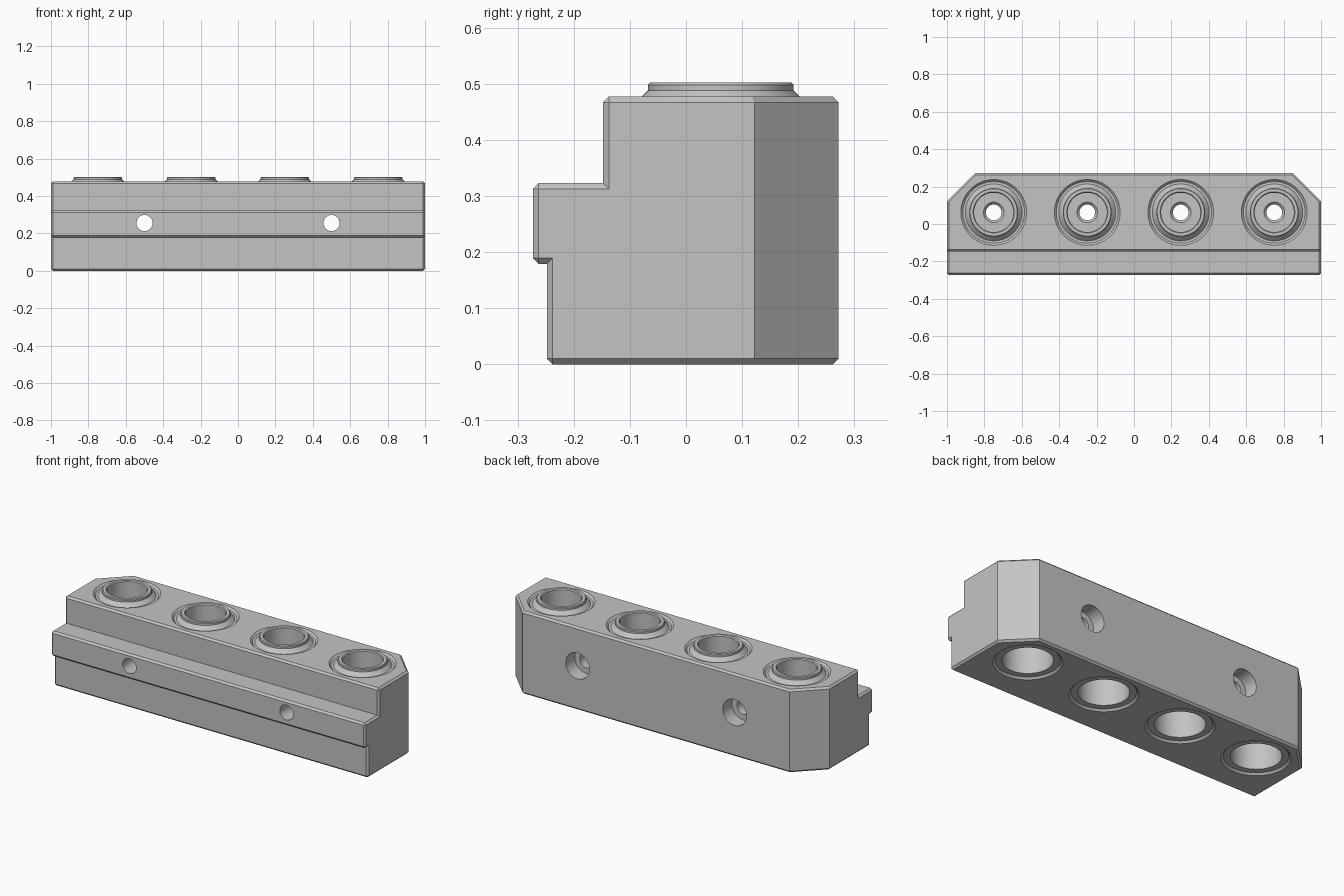
import bpy, bmesh, math
from mathutils import Matrix, Vector

cube = bpy.data.objects.get("Cube")
if cube:
    bpy.data.objects.remove(cube, do_unlink=True)

metal = bpy.data.materials.new("plain_grey")
metal.use_nodes = True
GREY = (0.55, 0.55, 0.55, 1)
metal.diffuse_color = GREY
metal.node_tree.nodes["Principled BSDF"].inputs["Base Color"].default_value = GREY

CENTRE_Y = 0.062
BORE_X = (-0.75, -0.25, 0.25, 0.75)
BOLT_X = (-0.5, 0.5)
BOLT_Z = 0.255


def make_object(name, bm):
    bmesh.ops.recalc_face_normals(bm, faces=bm.faces[:])
    mesh = bpy.data.meshes.new(name)
    bm.to_mesh(mesh)
    bm.free()
    mesh.materials.append(metal)
    obj = bpy.data.objects.new(name, mesh)
    bpy.context.collection.objects.link(obj)
    return obj


def select_only(obj):
    bpy.ops.object.select_all(action="DESELECT")
    obj.select_set(True)
    bpy.context.view_layer.objects.active = obj


def lathe(name, profile, placement, closed=False, sides=64):
    """Spin (radius, height) points about z, then move into place."""
    bm = bmesh.new()
    verts = [bm.verts.new((r, 0, z)) for r, z in profile]
    edges = [bm.edges.new(pair) for pair in zip(verts, verts[1:])]
    if closed:
        edges.append(bm.edges.new((verts[-1], verts[0])))
    bmesh.ops.spin(bm, geom=verts + edges, cent=(0, 0, 0), axis=(0, 0, 1),
                   angle=math.tau, steps=sides, use_merge=True)
    bmesh.ops.remove_doubles(bm, verts=bm.verts[:], dist=1e-5)
    bm.transform(placement)
    return make_object(name, bm)


def cut(target, cutter):
    mod = target.modifiers.new("cut", "BOOLEAN")
    mod.operation = "DIFFERENCE"
    mod.solver = "EXACT"
    mod.object = cutter
    select_only(target)
    bpy.ops.object.modifier_apply(modifier=mod.name)
    bpy.data.objects.remove(cutter, do_unlink=True)


# Block: stepped side profile extruded along its length
side = [(-0.248, 0), (0.272, 0), (0.272, 0.477), (-0.148, 0.477),
        (-0.148, 0.323), (-0.273, 0.323), (-0.273, 0.179), (-0.248, 0.179)]
bm = bmesh.new()
face = bm.faces.new([bm.verts.new((-1, y, z)) for y, z in side])
ext = bmesh.ops.extrude_face_region(bm, geom=[face])
bmesh.ops.translate(bm, vec=(2, 0, 0),
                    verts=[v for v in ext["geom"] if isinstance(v, bmesh.types.BMVert)])

# Slanted rear corners
for s in (-1, 1):
    bmesh.ops.bisect_plane(bm, geom=bm.verts[:] + bm.edges[:] + bm.faces[:],
                           plane_co=(s, 0.122, 0), plane_no=Vector((s, 1, 0)),
                           clear_outer=True)
    bmesh.ops.holes_fill(bm, edges=[e for e in bm.edges if e.is_boundary])
bmesh.ops.recalc_face_normals(bm, faces=bm.faces[:])

# Small chamfer on all square outer edges
outer = [e for e in bm.edges
         if e.is_convex and e.calc_face_angle() > math.radians(50)]
bmesh.ops.bevel(bm, geom=outer, offset=0.0105, offset_type="OFFSET",
                segments=1, profile=0.5, affect="EDGES")
block = make_object("block", bm)

# Chamfered vertical holes for the bushings
for x in BORE_X:
    cut(block, lathe("bore_cutter",
                     [(0, -0.01), (0.186, -0.01), (0.165, 0.011), (0.165, 0.466),
                      (0.186, 0.487), (0, 0.487)],
                     Matrix.Translation((x, CENTRE_Y, 0))))

# Counterbored bolt holes, opening wide at the back
for x in BOLT_X:
    turn = Matrix.Translation((x, 0, BOLT_Z)) @ Matrix.Rotation(-math.pi / 2, 4, "X")
    cut(block, lathe("bolt_cutter",
                     [(0, -0.4), (0.043, -0.4), (0.043, 0.19), (0.075, 0.19),
                      (0.075, 0.4), (0, 0.4)], turn, sides=48))

# Bushings with a raised collar and a pierced web inside
bushing = [(0.166, 0.011), (0.166, 0.466), (0.152, 0.466), (0.130, 0.488),
           (0.130, 0.498), (0.126, 0.502), (0.110, 0.502), (0.105, 0.497),
           (0.105, 0.27), (0.055, 0.27), (0.042, 0.257), (0.042, 0.2),
           (0.130, 0.2), (0.130, 0.011)]
parts = [block]
for i, x in enumerate(BORE_X):
    parts.append(lathe(f"bushing_{i + 1}", bushing,
                       Matrix.Translation((x, CENTRE_Y, 0)), closed=True))

for obj in parts:
    select_only(obj)
    bpy.ops.object.shade_smooth_by_angle(angle=math.radians(25))
